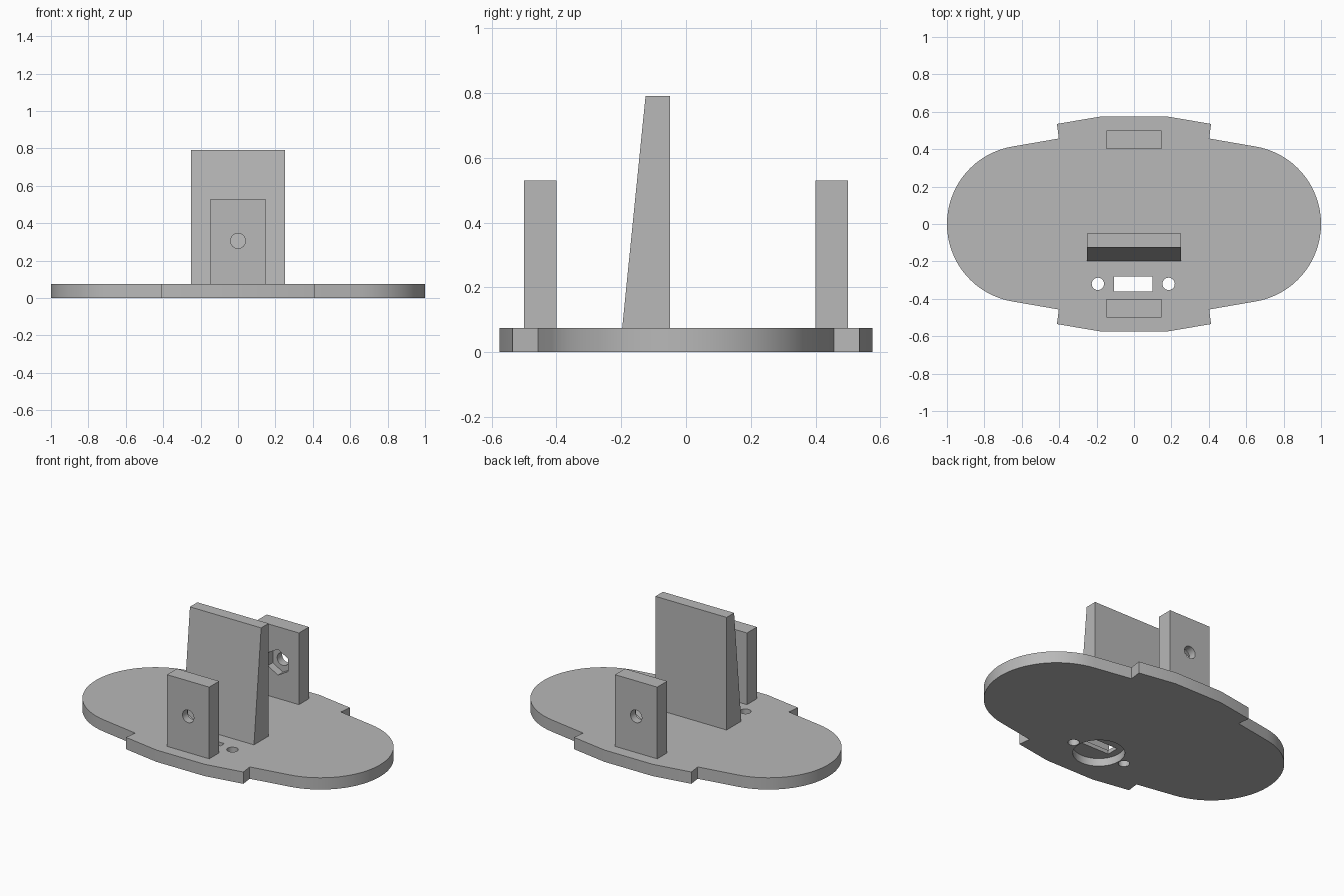
import bpy
import bmesh
from math import sin, cos, pi, radians
from mathutils import Matrix

cube = bpy.data.objects.get("Cube")
if cube:
    bpy.data.objects.remove(cube, do_unlink=True)

# Single plain material
grey = bpy.data.materials.new("plain grey")
grey.use_nodes = True
COLOUR = (0.48, 0.48, 0.48, 1)
grey.diffuse_color = COLOUR
grey.node_tree.nodes["Principled BSDF"].inputs["Base Color"].default_value = COLOUR


def prism(name, profile, depth, matrix):
    """Extrude a flat profile along its local z, then place it."""
    bm = bmesh.new()
    face = bm.faces.new([bm.verts.new((u, v, 0)) for u, v in profile])
    grown = bmesh.ops.extrude_face_region(bm, geom=[face])["geom"]
    verts = [g for g in grown if isinstance(g, bmesh.types.BMVert)]
    bmesh.ops.translate(bm, verts=verts, vec=(0, 0, depth))
    bmesh.ops.transform(bm, matrix=matrix, verts=bm.verts)
    bmesh.ops.recalc_face_normals(bm, faces=bm.faces)
    mesh = bpy.data.meshes.new(name)
    bm.to_mesh(mesh)
    bm.free()
    mesh.materials.append(grey)
    obj = bpy.data.objects.new(name, mesh)
    bpy.context.collection.objects.link(obj)
    return obj


def at(x, y, z):
    return Matrix.Translation((x, y, z))


def ring(radius, sides, start=0):
    return [(radius * cos(start + 2 * pi * i / sides),
             radius * sin(start + 2 * pi * i / sides)) for i in range(sides)]


def rect(w, h):
    return [(-w / 2, -h / 2), (w / 2, -h / 2), (w / 2, h / 2), (-w / 2, h / 2)]


def cut(obj, cutters):
    for cutter in cutters:
        cutter.hide_render = True
        mod = obj.modifiers.new("cut", 'BOOLEAN')
        mod.operation, mod.solver, mod.object = 'DIFFERENCE', 'EXACT', cutter
        bpy.context.view_layer.objects.active = obj
        bpy.ops.object.modifier_apply(modifier=mod.name)
        bpy.data.objects.remove(cutter, do_unlink=True)


def smooth(obj):
    bpy.ops.object.select_all(action='DESELECT')
    obj.select_set(True)
    bpy.context.view_layer.objects.active = obj
    bpy.ops.object.shade_smooth_by_angle(angle=radians(25))


# Base plate: one quarter of the outline, mirrored twice
THICK, END_R = 0.075, 0.42
quarter = []
STEPS = 16
for i in range(STEPS + 1):
    a = radians(81) * i / STEPS
    quarter.append((1 - END_R + END_R * cos(a), END_R * sin(a)))
quarter += [(0.402, 0.457), (0.412, 0.535), (0.17, 0.576)]
half = quarter + [(-x, y) for x, y in reversed(quarter)]
outline = half + [(x, -y) for x, y in reversed(half[1:-1])]
base = prism("base_plate", outline, THICK, at(0, 0, 0))

# Switch opening: round recess below, slot and two screw holes through
SLOT_X, SLOT_Y = -0.004, -0.32
cut(base, [
    prism("recess_cutter", ring(0.15, 48), 0.15, at(SLOT_X, SLOT_Y, -0.1)),
    prism("slot_cutter", rect(0.208, 0.08), 0.4, at(SLOT_X, SLOT_Y, -0.2)),
    prism("left_screw_cutter", ring(0.033, 32), 0.4, at(SLOT_X + 0.189, SLOT_Y, -0.2)),
    prism("right_screw_cutter", ring(0.033, 32), 0.4, at(SLOT_X - 0.189, SLOT_Y, -0.2)),
])
smooth(base)

# Upright wedge with a sloping front
side_on = Matrix(((0, 0, 1, 0), (1, 0, 0, 0), (0, 1, 0, 0), (0, 0, 0, 1)))
wedge = [(-0.197, THICK), (-0.05, THICK), (-0.05, 0.79), (-0.125, 0.79)]
prism("wedge_support", wedge, 0.5, at(-0.25, 0, 0) @ side_on)

# Two posts with a bolt hole and a hexagonal nut pocket on the inner face
upright = Matrix.Rotation(pi / 2, 4, 'X')
HOLE_Z, TOP = 0.305, 0.53
for name, side in (("front_post", -1), ("back_post", 1)):
    post = prism(name, rect(0.296, 0.1), TOP - THICK, at(0, side * 0.45, THICK))
    pocket_y = side * 0.4 + 0.05
    cut(post, [
        prism("bolt_cutter", ring(0.04, 32), 0.4, at(0, side * 0.45 + 0.2, HOLE_Z) @ upright),
        prism("nut_cutter", ring(0.082, 6, pi / 2), 0.1, at(0, pocket_y, HOLE_Z) @ upright),
    ])
    smooth(post)
